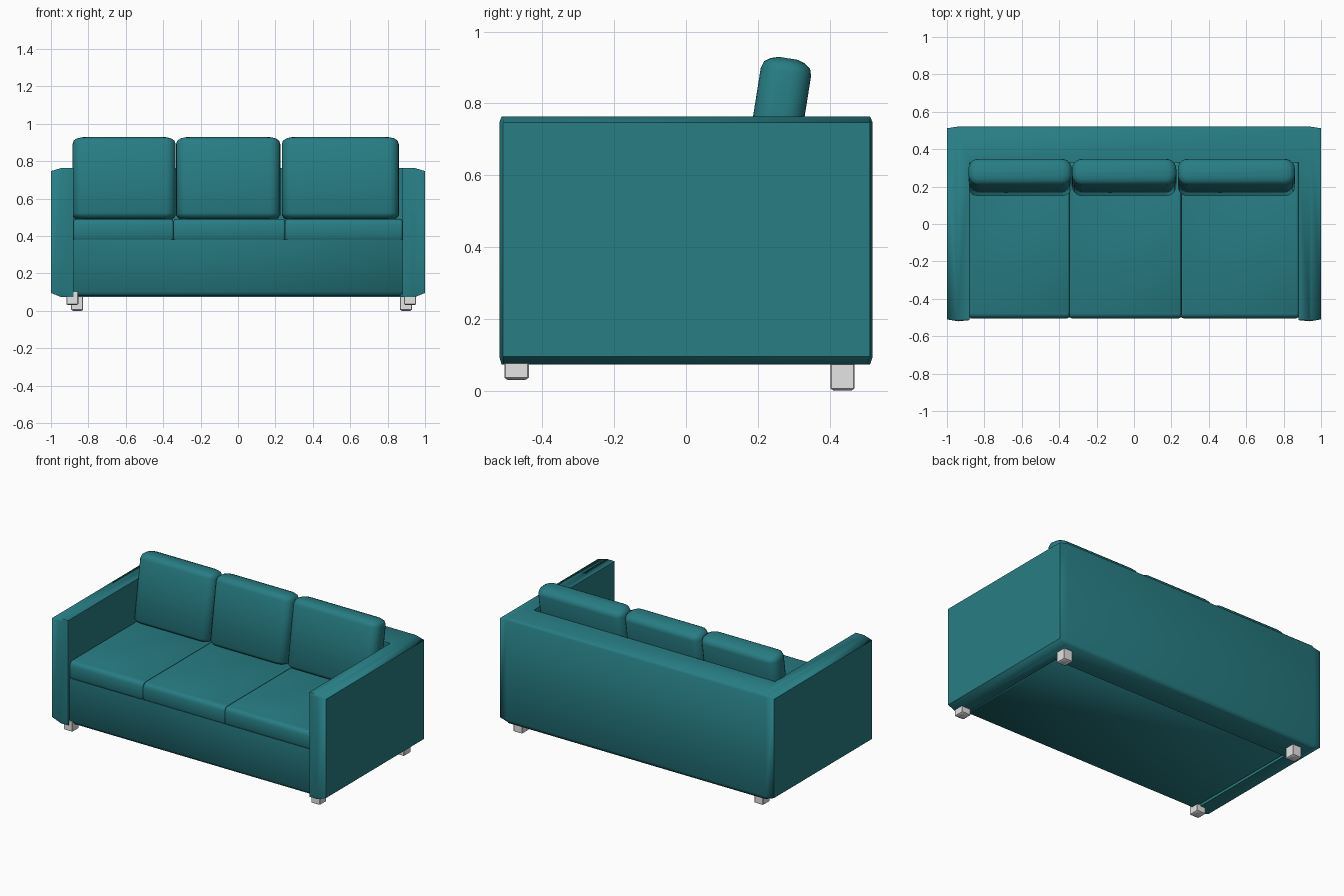
import bpy, bmesh, math
from mathutils import Matrix, Vector

if "Cube" in bpy.data.objects:
    bpy.data.objects.remove(bpy.data.objects["Cube"])


def material(name, rgb):
    m = bpy.data.materials.new(name)
    m.diffuse_color = (*rgb, 1)
    m.use_nodes = True
    m.node_tree.nodes["Principled BSDF"].inputs["Base Color"].default_value = m.diffuse_color
    return m


teal = material("teal fabric", (0.020, 0.205, 0.230))
grey = material("light grey legs", (0.78, 0.78, 0.78))


def loft(name, rings, mat, angle=60, matrix=None):
    """Skin a stack of equal-length closed rings and cap both ends."""
    bm = bmesh.new()
    vs = [[bm.verts.new(p) for p in r] for r in rings]
    n = len(rings[0])
    for a, b in zip(vs, vs[1:]):
        for i in range(n):
            j = (i + 1) % n
            bm.faces.new((a[i], a[j], b[j], b[i]))
    bm.faces.new(vs[0][::-1])
    bm.faces.new(vs[-1])
    if matrix:
        bm.transform(matrix)
    bmesh.ops.recalc_face_normals(bm, faces=bm.faces)
    me = bpy.data.meshes.new(name)
    bm.to_mesh(me)
    bm.free()
    me.materials.append(mat)
    ob = bpy.data.objects.new(name, me)
    bpy.context.collection.objects.link(ob)
    bpy.ops.object.select_all(action='DESELECT')
    ob.select_set(True)
    bpy.context.view_layer.objects.active = ob
    bpy.ops.object.shade_smooth_by_angle(angle=math.radians(angle))
    return ob


def rounded(x0, x1, y0, y1, r, z, inset=0.0, seg=5):
    """Rounded rectangle ring at height z."""
    x0, x1, y0, y1 = x0 + inset, x1 - inset, y0 + inset, y1 - inset
    r = max(r - inset * 0.5, 0.002)
    pts = []
    for k, (cx, cy) in enumerate(((x1 - r, y1 - r), (x0 + r, y1 - r),
                                  (x0 + r, y0 + r), (x1 - r, y0 + r))):
        for s in range(seg + 1):
            a = math.pi / 2 * (k + s / seg)
            pts.append(Vector((cx + r * math.cos(a), cy + r * math.sin(a), z)))
    return pts


# U-shaped shell: two arms and the back in one piece with chamfered rims
def shell_ring(z, rim):
    if rim:
        half = [(0.88, 0.33), (0.88, -0.513), (0.938, -0.514),
                (0.945, -0.508), (0.945, 0.505), (0.938, 0.513)]
    else:
        half = [(0.88, 0.33), (0.88, -0.514), (0.94, -0.52),
                (1.0, -0.51), (1.0, 0.512), (0.945, 0.52)]
    pts = half + [(-x, y) for x, y in reversed(half)]
    return [(x, y, z) for x, y in pts]


loft("arms_and_back", [shell_ring(0.073, True), shell_ring(0.095, False),
                       shell_ring(0.747, False), shell_ring(0.763, True)], teal)

# Base under the seat
loft("seat_base", [rounded(-0.882, 0.882, -0.50, 0.34, 0.004, z, i, 1)
                   for z, i in ((0.078, 0.015), (0.10, 0), (0.38, 0))], teal)

# Seat cushions with soft front edges
for i, (x0, x1) in enumerate(((-0.88, -0.345), (-0.345, 0.252), (0.252, 0.88))):
    levels = ((0.370, 0.018), (0.378, 0.006), (0.392, 0), (0.462, 0),
              (0.478, 0.005), (0.487, 0.013), (0.491, 0.026))
    rings = []
    for z, ins in levels:
        ring = rounded(x0, x1, -0.504, 0.335, 0.012, z, 0, 3)
        # the side joints stay tight, only front and back roll over
        for p in ring:
            p.y += ins if p.y < 0 else -ins
            p.x += (0.25 * ins) if p.x < (x0 + x1) / 2 else -0.25 * ins
        rings.append(ring)
    loft(f"seat_cushion_{i + 1}", rings, teal)

# Leaning back cushions
lean = Matrix.Translation((0, 0.215, 0.488)) @ Matrix.Rotation(math.radians(-9), 4, 'X')
for i, (x0, x1) in enumerate(((-0.885, -0.333), (-0.331, 0.226), (0.234, 0.86))):
    levels = ((0.0, 0.03), (0.008, 0.012), (0.025, 0), (0.405, 0),
              (0.424, 0.006), (0.436, 0.022), (0.443, 0.045))
    loft(f"back_cushion_{i + 1}",
         [rounded(x0, x1, -0.071, 0.071, 0.055, z, ins) for z, ins in levels],
         teal, matrix=lean)

# Block legs with a small chamfer at the foot; the front pair sits higher
for name, x, y, z0, z1 in (("front_left_leg", -0.886, -0.472, 0.030, 0.10),
                           ("front_right_leg", 0.920, -0.472, 0.030, 0.10),
                           ("back_left_leg", -0.860, 0.436, 0.0, 0.085),
                           ("back_right_leg", 0.898, 0.436, 0.0, 0.085)):
    loft(name, [rounded(x - 0.032, x + 0.032, y - 0.034, y + 0.034, 0.003, z, ins, 1)
                for z, ins in ((z0, 0.009), (z0 + 0.006, 0), (z1, 0))], grey, 30)
